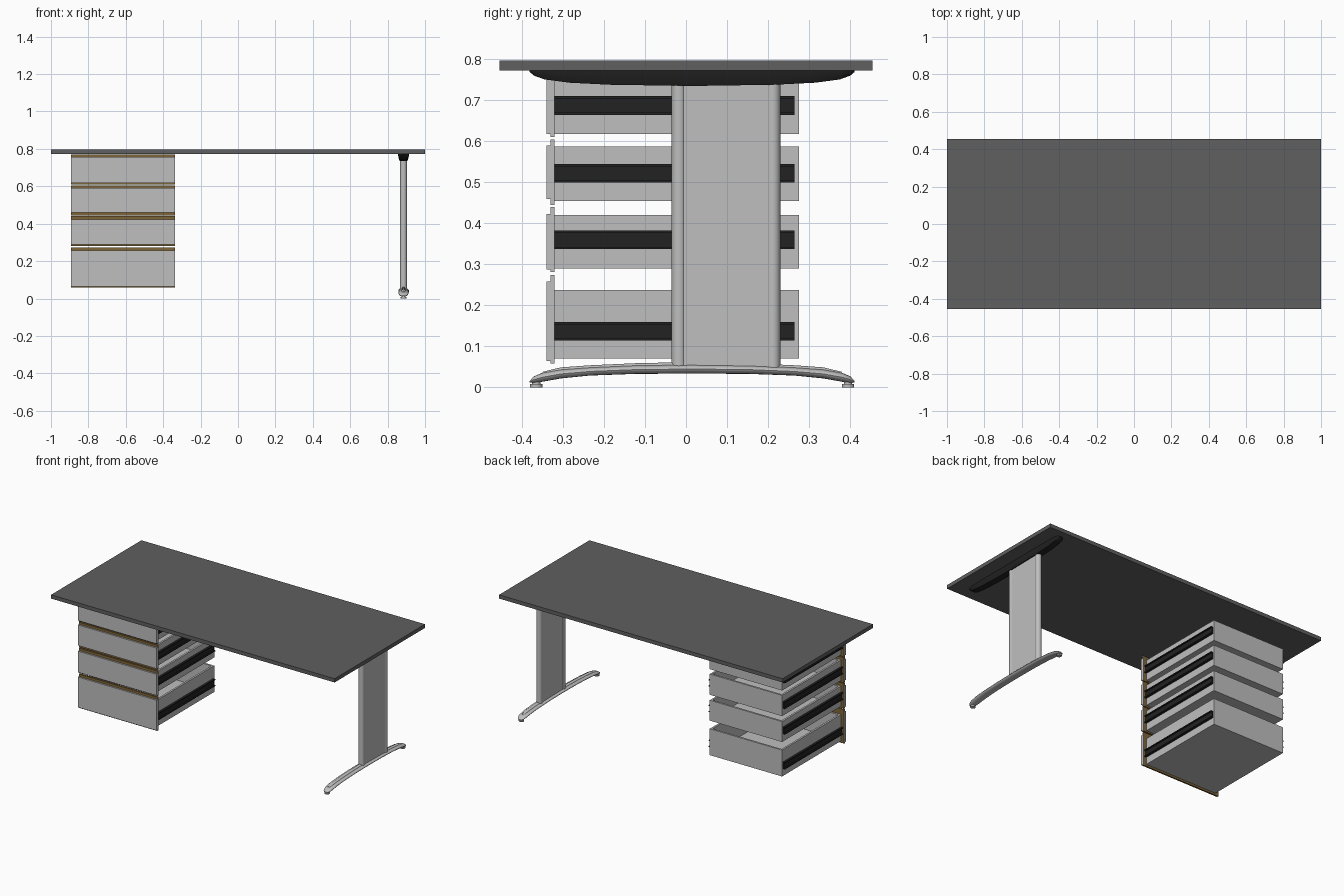
import bpy, bmesh, math

if "Cube" in bpy.data.objects:
    bpy.data.objects.remove(bpy.data.objects["Cube"], do_unlink=True)


def material(name, rgb):
    m = bpy.data.materials.new(name)
    m.use_nodes = True
    m.diffuse_color = (*rgb, 1)
    m.node_tree.nodes["Principled BSDF"].inputs["Base Color"].default_value = (*rgb, 1)
    return m


LIGHT = material("light grey", (0.52, 0.52, 0.52))
DARK = material("dark grey", (0.115, 0.115, 0.115))
BLACK = material("black", (0.016, 0.016, 0.016))
BROWN = material("brown edging", (0.21, 0.13, 0.04))


def finish(name, bm, mats, smooth=False):
    bmesh.ops.recalc_face_normals(bm, faces=bm.faces[:])
    mesh = bpy.data.meshes.new(name)
    bm.to_mesh(mesh)
    bm.free()
    for m in mats:
        mesh.materials.append(m)
    ob = bpy.data.objects.new(name, mesh)
    bpy.context.scene.collection.objects.link(ob)
    if smooth:
        bpy.ops.object.select_all(action="DESELECT")
        ob.select_set(True)
        bpy.context.view_layer.objects.active = ob
        bpy.ops.object.shade_smooth_by_angle(angle=math.radians(40))
    return ob


def add_box(bm, x, y, z):
    verts = bmesh.ops.create_cube(bm, size=1)["verts"]
    for v in verts:
        v.co = [a + (b - a) * (c + 0.5) for (a, b), c in zip((x, y, z), v.co)]


def boxes(name, mat, *parts):
    bm = bmesh.new()
    for p in parts:
        add_box(bm, *p)
    return finish(name, bm, [mat])


def cylinder(name, mat, x, y, z0, z1, r, sides=20):
    bm = bmesh.new()
    bmesh.ops.create_cone(bm, cap_ends=True, segments=sides, radius1=r, radius2=r, depth=z1 - z0)
    bmesh.ops.translate(bm, verts=bm.verts[:], vec=(x, y, (z0 + z1) / 2))
    return finish(name, bm, [mat], True)


def loft(name, mat, half, section):
    """Sweep a section along y; half lists (distance, low z, high z, half width)."""
    stations = [(-d, a, b, w) for d, a, b, w in half] + [s for s in reversed(half) if s[0] > 0]
    bm = bmesh.new()
    rings = [[bm.verts.new((LEG_X + u * w, LEG_Y + d, a + v * (b - a))) for u, v in section]
             for d, a, b, w in stations]
    n = len(section)
    for r, s in zip(rings, rings[1:]):
        for i in range(n):
            bm.faces.new((r[i], r[(i + 1) % n], s[(i + 1) % n], s[i]))
    bm.faces.new(rings[0])
    bm.faces.new(rings[-1])
    return finish(name, bm, [mat], True)


# Desk top
boxes("desk_top", DARK, ((-1, 1), (-0.455, 0.455), (0.773, 0.797)))

# Drawers: box z range, front panel z range, backing z range, rail z range
DRAWERS = [
    ((0.07, 0.238), (0.065, 0.258), (0.058, 0.274), (0.115, 0.16)),
    ((0.29, 0.42), (0.288, 0.423), (0.281, 0.44), (0.337, 0.383)),
    ((0.455, 0.587), (0.459, 0.59), (0.445, 0.605), (0.5, 0.545)),
    ((0.618, 0.75), (0.618, 0.757), (0.61, 0.771), (0.664, 0.71)),
]
X0, X1 = -0.87, -0.36
FRONT, BACK, WALL = -0.32, 0.275, 0.012
for i, (body, panel, backing, rail) in enumerate(DRAWERS, 1):
    z0, z1 = body
    # Open box
    boxes(f"drawer_box_{i}", LIGHT,
          ((X0, X1), (FRONT, BACK), (z0, z0 + WALL)),
          ((X0, X0 + WALL), (FRONT, BACK), (z0, z1)),
          ((X1 - WALL, X1), (FRONT, BACK), (z0, z1)),
          ((X0, X1), (FRONT, FRONT + WALL), (z0, z1)),
          ((X0, X1), (BACK - WALL, BACK), (z0, z1)))
    # Front panel and the brown backing with light ends
    boxes(f"drawer_front_{i}", LIGHT, ((-0.892, -0.338), (-0.34, -0.33), panel))
    back = boxes(f"drawer_front_backing_{i}", BROWN, ((-0.892, -0.338), (-0.33, FRONT), backing))
    back.data.materials.append(LIGHT)
    for f in back.data.polygons:
        f.material_index = int(abs(f.normal.x) > 0.5)
    # Channel rails on both sides
    a, b = rail
    for side, x, s in (("right", X0, -1), ("left", X1, 1)):
        web = sorted((x, x + s * 0.006))
        lip = sorted((x, x + s * 0.014))
        run = (FRONT, 0.265)
        boxes(f"drawer_rail_{side}_{i}", BLACK, (web, run, (a, b)),
              (lip, run, (a, a + 0.006)), (lip, run, (b - 0.006, b)))

# Leg column: two tubes with a panel between them
LEG_X, LEG_Y = 0.885, 0.015
TUBE = 0.018
for name, y in (("front", -0.035 + TUBE), ("back", 0.23 - TUBE)):
    cylinder(f"leg_tube_{name}", LIGHT, LEG_X, y, 0.045, 0.75, TUBE)
boxes("leg_panel", LIGHT, ((LEG_X - 0.014, LEG_X + 0.014), (-0.017, 0.212), (0.045, 0.75)))

# Arched foot with a raised strip along the top
circle = [(math.cos(t * math.tau / 16), 0.5 + 0.5 * math.sin(t * math.tau / 16)) for t in range(16)]
loft("leg_foot", LIGHT, [
    (0.396, 0.012, 0.016, 0.012), (0.386, 0.011, 0.027, 0.021), (0.365, 0.014, 0.036, 0.026),
    (0.32, 0.022, 0.044, 0.028), (0.25, 0.029, 0.049, 0.028), (0.14, 0.033, 0.054, 0.028),
    (0, 0.034, 0.056, 0.028)], circle)
loft("foot_strip", LIGHT, [
    (0.365, 0.03, 0.038, 0.008), (0.32, 0.035, 0.049, 0.011), (0.25, 0.04, 0.054, 0.011),
    (0.14, 0.045, 0.059, 0.011), (0, 0.047, 0.062, 0.011)], circle)

# Levelling pads
for name, s in (("front", -1), ("back", 1)):
    y = LEG_Y + s * 0.38
    cylinder(f"foot_pad_{name}", LIGHT, LEG_X, y, 0, 0.008, 0.015)
    cylinder(f"foot_pad_stem_{name}", LIGHT, LEG_X, y, 0.008, 0.018, 0.01)

# Support beam under the top
trapezoid = [(-1, 1), (1, 1), (0.95, 0.5), (0.7, 0), (-0.7, 0), (-0.95, 0.5)]
loft("support_beam", BLACK, [
    (0.396, 0.769, 0.773, 0.012), (0.385, 0.76, 0.773, 0.022), (0.36, 0.751, 0.773, 0.028),
    (0.3, 0.743, 0.773, 0.029), (0.2, 0.738, 0.773, 0.029), (0, 0.735, 0.773, 0.029)], trapezoid)
